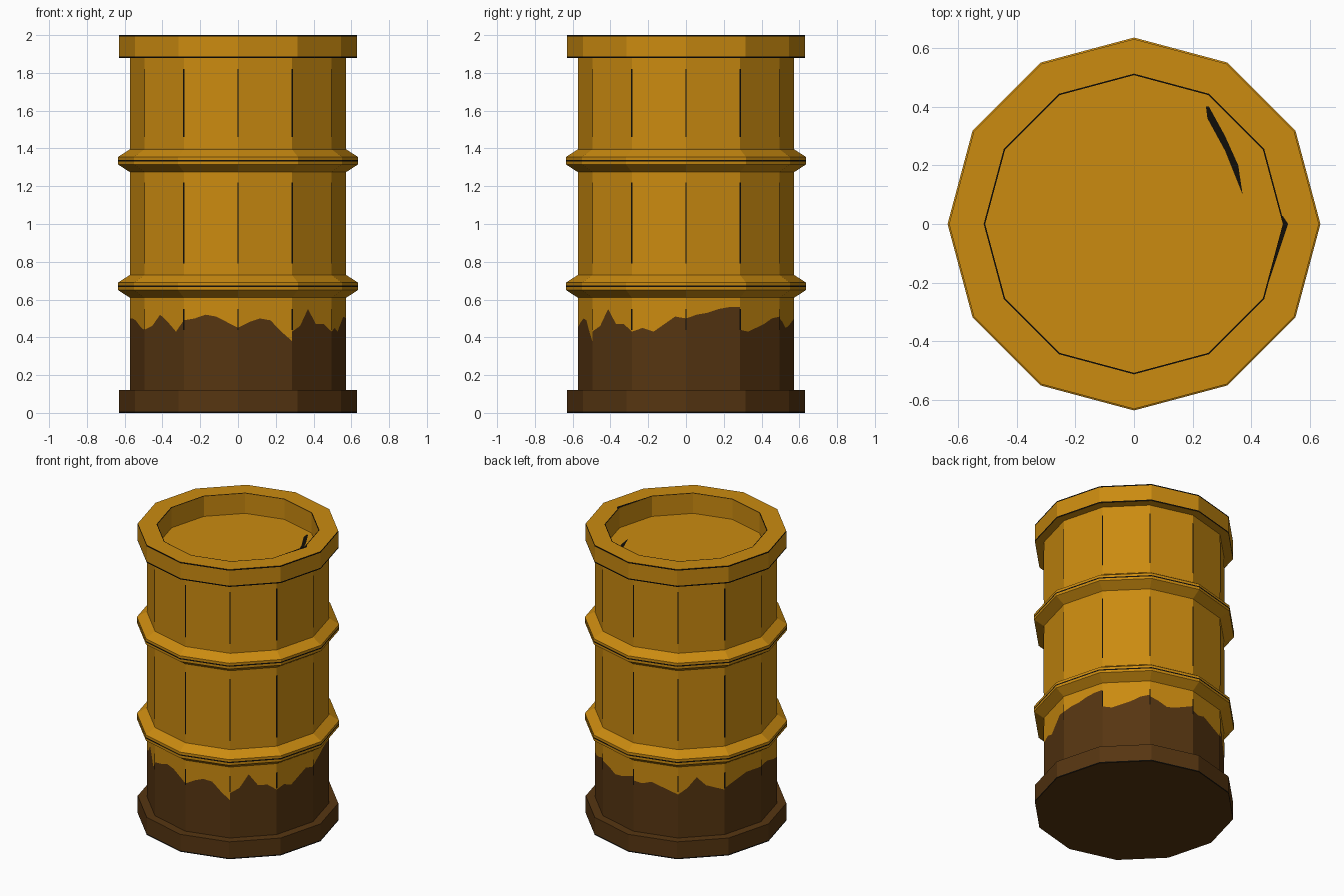
import bpy, math
from mathutils import Vector

if "Cube" in bpy.data.objects:
    bpy.data.objects.remove(bpy.data.objects["Cube"])

SIDES = 12
BODY_R = 0.573


def srgb(r, g, b):
    lin = [((c / 255 + 0.055) / 1.055) ** 2.4 if c > 10 else c / 255 / 12.92 for c in (r, g, b)]
    return (*lin, 1)


MATS = []
for name, col in (("yellow_paint", (203, 139, 16)), ("brown_rust", (86, 53, 17)), ("dark_line", (16, 13, 8))):
    m = bpy.data.materials.new(name)
    m.diffuse_color = srgb(*col)
    m.use_nodes = True
    m.node_tree.nodes["Principled BSDF"].inputs["Base Color"].default_value = m.diffuse_color
    MATS.append(m)
YELLOW, RUST, DARK = 0, 1, 2


def pt(r, k, z):
    a = math.radians(30 * k)
    return Vector((r * math.cos(a), r * math.sin(a), z))


def build(name, verts, faces, idx):
    me = bpy.data.meshes.new(name)
    me.from_pydata([tuple(v) for v in verts], [], faces)
    for m in MATS:
        me.materials.append(m)
    for p, i in zip(me.polygons, idx):
        p.material_index = i
    ob = bpy.data.objects.new(name, me)
    bpy.context.collection.objects.link(ob)
    return ob


def lathe(name, profile, mats, bottom=None, top=None):
    """Twelve-sided turned part; mats gives one colour per profile segment."""
    verts = [pt(r, k, z) for r, z in profile for k in range(SIDES)]
    faces, idx = [], []
    for i, m in enumerate(mats):
        for k in range(SIDES):
            n = (k + 1) % SIDES
            a, b = i * SIDES, (i + 1) * SIDES
            faces.append((a + k, a + n, b + n, b + k))
            idx.append(m)
    if bottom is not None:
        faces.append(tuple(reversed(range(SIDES))))
        idx.append(bottom)
    if top is not None:
        faces.append(tuple(range(len(verts) - SIDES, len(verts))))
        idx.append(top)
    return build(name, verts, faces, idx)


# Rims, the upper one with the sunken lid
lathe("bottom_rim", [(0.63, 0), (0.63, 0.008), (0.63, 0.12), (BODY_R, 0.12)],
      [DARK, RUST, RUST], bottom=RUST)
lathe("top_rim_and_lid", [(BODY_R, 1.88), (0.63, 1.88), (0.63, 1.888), (0.63, 1.992), (0.63, 2.0),
                          (0.512, 2.0), (0.507, 2.0), (0.507, 1.86)],
      [YELLOW, DARK, YELLOW, DARK, YELLOW, DARK, YELLOW], top=YELLOW)

# Upper wall and the two raised hoops
lathe("upper_wall", [(BODY_R, 0.67), (BODY_R, 1.88)], [YELLOW])
for name, z in (("lower_hoop", 0.67), ("upper_hoop", 1.335)):
    lathe(name, [(BODY_R, z - 0.06), (0.635, z - 0.02), (0.635, z - 0.004), (0.635, z + 0.004),
                 (0.635, z + 0.02), (BODY_R, z + 0.06)], [YELLOW, YELLOW, DARK, YELLOW, YELLOW])

# Lower wall: ragged rust edge, one row of heights per side, starting at the left
RUST_EDGE = [
    (.50, .50, .49, .47, .45, .44), (.44, .46, .52, .48, .43, .49),
    (.49, .50, .52, .51, .48, .45), (.45, .48, .50, .49, .43, .38),
    (.43, .46, .55, .47, .47, .43), (.43, .45, .43, .47, .51, .50),
    (.50, .52, .53, .55, .56, .56), (.44, .43, .45, .47, .50, .51),
    (.50, .48, .45, .46, .48, .50), (.47, .46, .48, .46, .44, .42),
    (.42, .46, .53, .47, .45, .43), (.44, .46, .48, .50, .50, .50)]
verts, faces, idx = [], [], []
for s, heights in enumerate(RUST_EDGE):
    k = s - 6
    for j in range(5):
        n = len(verts)
        for z0, z1 in ((0.12, 0.12), (heights[j], heights[j + 1]), (0.67, 0.67)):
            for t, z in ((j / 5, z0), ((j + 1) / 5, z1)):
                verts.append(pt(BODY_R, k, z).lerp(pt(BODY_R, k + 1, z), t))
        faces += [(n, n + 1, n + 3, n + 2), (n + 2, n + 3, n + 5, n + 4)]
        idx += [RUST, YELLOW]
build("lower_wall", verts, faces, idx)

# Thin worn lines down the corners of the wall
verts, faces = [], []
for k in range(SIDES):
    for z0, z1 in ((0.44, 0.55), (0.79, 1.22), (1.46, 1.82)):
        n = len(verts)
        for z in (z0, z1):
            mid = pt(BODY_R + 0.002, k, z)
            verts += [mid.lerp(pt(BODY_R + 0.002, k - 1, z), 0.013), mid,
                      mid.lerp(pt(BODY_R + 0.002, k + 1, z), 0.013)]
        faces += [(n, n + 1, n + 4, n + 3), (n + 1, n + 2, n + 5, n + 4)]
build("corner_lines", verts, faces, [DARK] * len(faces))

# Scratch on the lid and worn patch on the rim
build("lid_scratch", [(0.245, 0.40, 1.862), (0.25, 0.36, 1.862), (0.31, 0.25, 1.862), (0.37, 0.10, 1.862),
                      (0.355, 0.20, 1.862), (0.31, 0.30, 1.862), (0.255, 0.40, 1.862)],
      [tuple(range(7))], [DARK])
build("rim_worn_patch", [(0.507, 0, 2.0), (0.455, -0.21, 2.0), (0.525, 0, 2.0), (0.505, 0.03, 2.0)],
      [(0, 1, 2, 3)], [DARK])
for ob in (bpy.data.objects["rim_worn_patch"],):
    ob.location.z = 0.001
